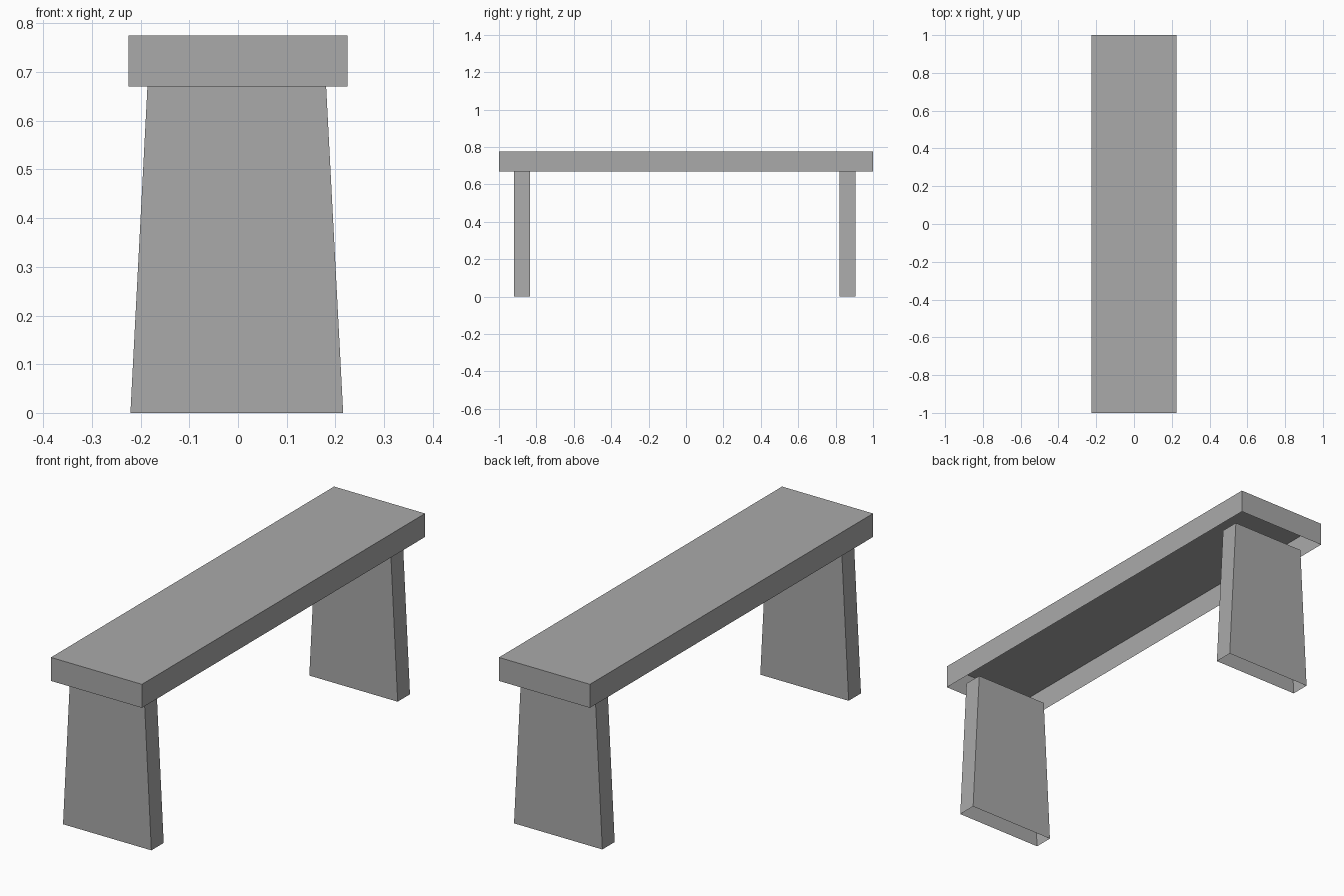
import bpy
import bmesh

cube = bpy.data.objects.get("Cube")
if cube:
    bpy.data.objects.remove(cube, do_unlink=True)

# Plain grey stone
stone = bpy.data.materials.new("grey_stone")
stone.use_nodes = True
grey = (0.4, 0.4, 0.4, 1)
stone.diffuse_color = grey
stone.node_tree.nodes["Principled BSDF"].inputs["Base Color"].default_value = grey


def tapered_shell(name, centre, size, z_range, top_scale=1.0, open_sides=()):
    """Box narrowed in x toward its top, with the listed ends ('top', 'bottom') left open."""
    bm = bmesh.new()
    bmesh.ops.create_cube(bm, size=1)
    bmesh.ops.recalc_face_normals(bm, faces=bm.faces)
    ends = {"top": 1, "bottom": -1}
    unwanted = [f for f in bm.faces
                if any(f.normal.z * ends[s] > 0.5 for s in open_sides)]
    bmesh.ops.delete(bm, geom=unwanted, context="FACES_ONLY")
    for v in bm.verts:
        upper = v.co.z > 0
        v.co.x = centre[0] + v.co.x * size[0] * (top_scale if upper else 1)
        v.co.y = centre[1] + v.co.y * size[1]
        v.co.z = z_range[1] if upper else z_range[0]
    mesh = bpy.data.meshes.new(name)
    bm.to_mesh(mesh)
    bm.free()
    mesh.materials.append(stone)
    obj = bpy.data.objects.new(name, mesh)
    bpy.context.collection.objects.link(obj)
    return obj


# Seat slab, hollow underneath
tapered_shell("seat", (0, 0), (0.45, 2), (0.67, 0.775), open_sides=("bottom",))

# Two tapered slab legs, open at both ends
for name, y in (("front_leg", -0.877), ("back_leg", 0.863)):
    tapered_shell(name, (-0.0025, y), (0.437, 0.087), (0, 0.67),
                  top_scale=0.84, open_sides=("top", "bottom"))
